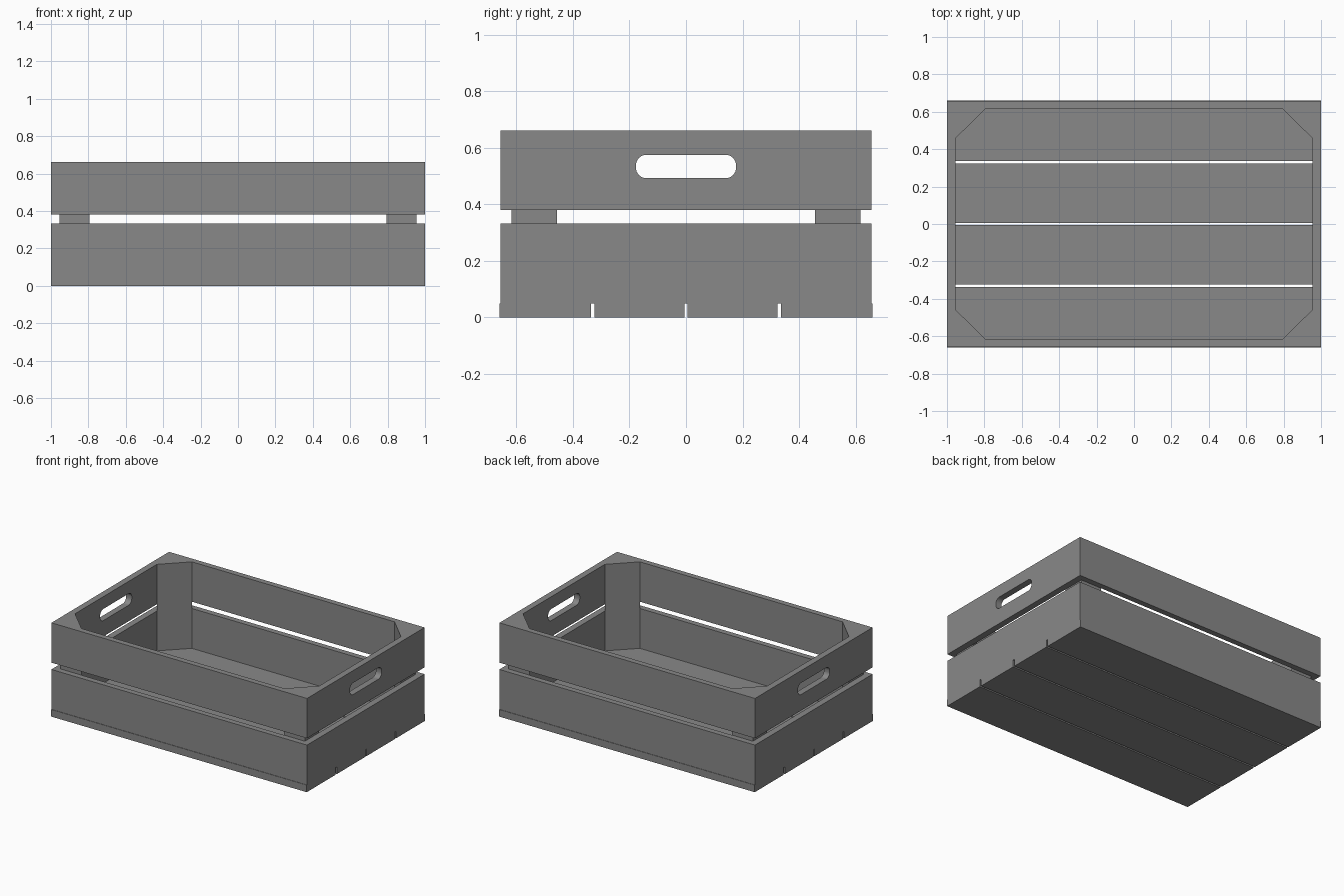
import bpy
import bmesh
from math import cos, sin, pi
from mathutils import Matrix, Vector

cube = bpy.data.objects.get("Cube")
if cube:
    bpy.data.objects.remove(cube, do_unlink=True)

# Overall sizes
HALF_X, HALF_Y, HEIGHT = 1.0, 0.657, 0.662
FLOOR = 0.05
WALL_X, WALL_Y = 0.045, 0.04
GAP = 0.012
TIERS = {"lower": (FLOOR, 0.332), "upper": (0.38, HEIGHT)}

grey = bpy.data.materials.new("grey wood")
grey.use_nodes = True
colour = (0.25, 0.25, 0.25, 1)
grey.diffuse_color = colour
grey.node_tree.nodes["Principled BSDF"].inputs["Base Color"].default_value = colour


def add_object(name, bm):
    bmesh.ops.recalc_face_normals(bm, faces=bm.faces)
    mesh = bpy.data.meshes.new(name)
    bm.to_mesh(mesh)
    bm.free()
    mesh.materials.append(grey)
    obj = bpy.data.objects.new(name, mesh)
    bpy.context.collection.objects.link(obj)
    return obj


def board(name, low, high):
    low, high = Vector(low), Vector(high)
    bm = bmesh.new()
    place = Matrix.Translation((low + high) / 2) @ Matrix.Diagonal((*(high - low), 1))
    bmesh.ops.create_cube(bm, size=1, matrix=place)
    return add_object(name, bm)


def prism(name, outline, offset):
    """Extrude a flat outline along an offset vector."""
    bm = bmesh.new()
    face = bm.faces.new([bm.verts.new(p) for p in outline])
    new = bmesh.ops.extrude_face_region(bm, geom=[face], use_keep_orig=True)["geom"]
    moved = [v for v in new if isinstance(v, bmesh.types.BMVert)]
    bmesh.ops.translate(bm, verts=moved, vec=offset)
    return add_object(name, bm)


# Floor planks, slightly proud of the walls
FLOOR_Y = 0.66
pitch = FLOOR_Y / 2
for i in range(4):
    y0 = -FLOOR_Y + i * pitch + (GAP / 2 if i > 0 else 0)
    y1 = -FLOOR_Y + (i + 1) * pitch - (GAP / 2 if i < 3 else 0)
    board(f"floor_plank_{i + 1}", (-HALF_X, y0, 0), (HALF_X, y1, FLOOR))

# Long boards at the front and back
inner_y = HALF_Y - WALL_Y
for tier, (z0, z1) in TIERS.items():
    board(f"front_{tier}_board", (-HALF_X, -HALF_Y, z0), (HALF_X, -inner_y, z1))
    board(f"back_{tier}_board", (-HALF_X, inner_y, z0), (HALF_X, HALF_Y, z1))

# Rounded slot that cuts the hand holds
SLOT_Y, SLOT_Z, RADIUS, MIDDLE = 0.177, 0.041, 0.036, 0.534
slot = []
for quarter, (sy, sz) in enumerate([(1, 1), (-1, 1), (-1, -1), (1, -1)]):
    for step in range(9):
        a = (quarter + step / 8) * pi / 2
        slot.append((-1.2, sy * (SLOT_Y - RADIUS) + RADIUS * cos(a),
                     MIDDLE + sz * (SLOT_Z - RADIUS) + RADIUS * sin(a)))
cutter = prism("hand_hold_cutter", slot, (2.4, 0, 0))
cutter.hide_render = True
cutter.hide_viewport = True
cutter.display_type = 'WIRE'

# End boards between the long boards, with hand holds in the upper ones
inner_x = HALF_X - WALL_X
for side, s in (("left", 1), ("right", -1)):
    x0, x1 = sorted((s * inner_x, s * HALF_X))
    for tier, (z0, z1) in TIERS.items():
        end = board(f"{side}_{tier}_board", (x0, -inner_y, z0), (x1, inner_y, z1))
        if tier == "upper":
            cut = end.modifiers.new("hand_hold", 'BOOLEAN')
            cut.operation = 'DIFFERENCE'
            cut.solver = 'EXACT'
            cut.object = cutter

    # Triangular corner posts
    for end_name, t in (("front", -1), ("back", 1)):
        corner = [(s * inner_x, t * inner_y, FLOOR),
                  (s * 0.793, t * inner_y, FLOOR),
                  (s * inner_x, t * 0.457, FLOOR)]
        prism(f"{end_name}_{side}_corner_post", corner, (0, 0, HEIGHT - FLOOR))
